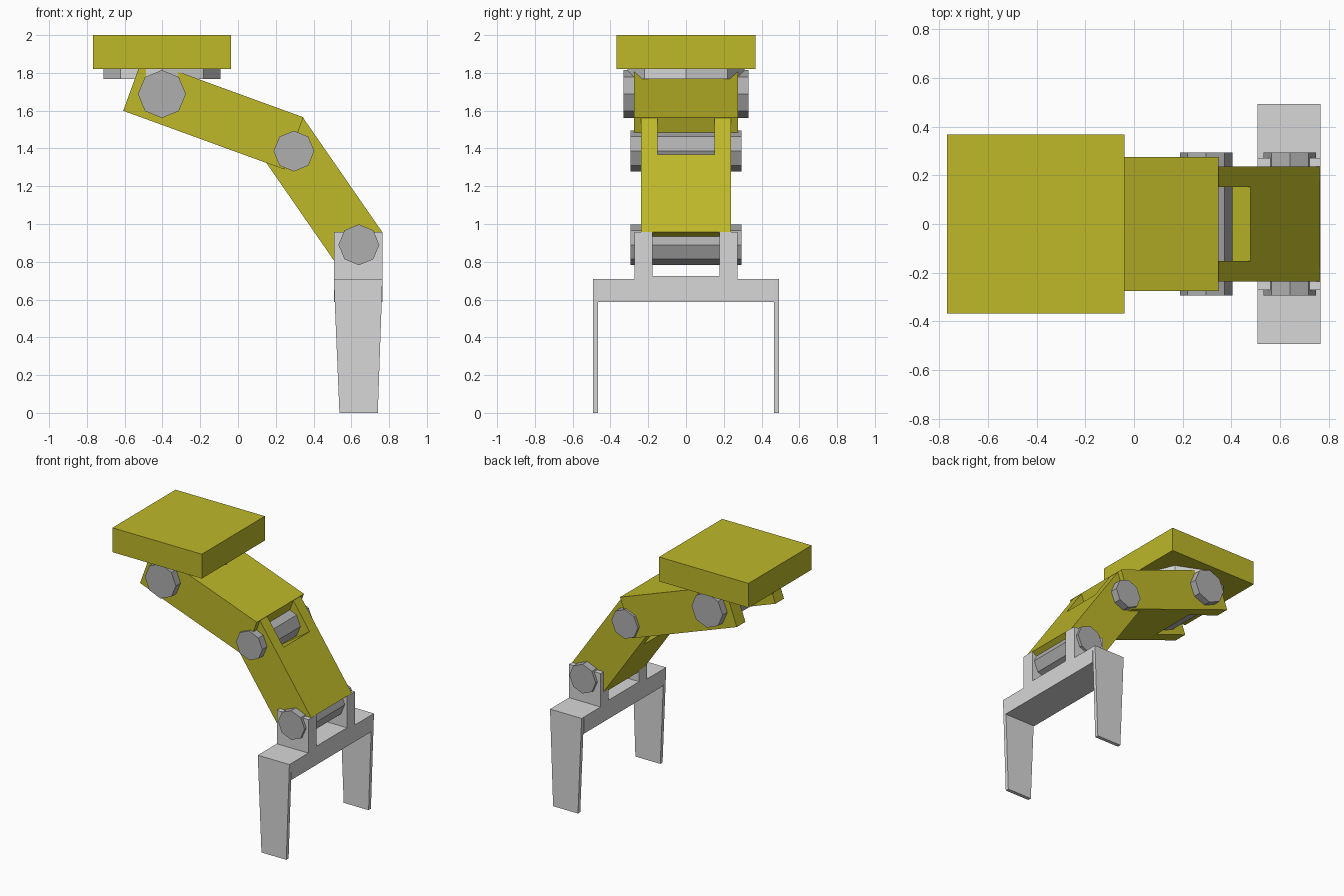
import bpy, bmesh, math
from mathutils import Matrix, Vector

if "Cube" in bpy.data.objects:
    bpy.data.objects.remove(bpy.data.objects["Cube"])


def material(name, rgb):
    m = bpy.data.materials.new(name)
    m.diffuse_color = (*rgb, 1)
    m.use_nodes = True
    m.node_tree.nodes["Principled BSDF"].inputs["Base Color"].default_value = m.diffuse_color
    return m


YELLOW = material("machine yellow", (0.51, 0.48, 0.022))
GREY = material("joint grey", (0.43, 0.43, 0.43))
LIGHT = material("light grey", (0.68, 0.68, 0.68))


def finish(name, bm, mat):
    bmesh.ops.recalc_face_normals(bm, faces=bm.faces)
    me = bpy.data.meshes.new(name)
    bm.to_mesh(me)
    bm.free()
    me.materials.append(mat)
    ob = bpy.data.objects.new(name, me)
    bpy.context.collection.objects.link(ob)
    return ob


def prism(name, pts, depth, mat, place=Matrix()):
    """Outline in the XY plane extruded symmetrically along Z, then placed."""
    bm = bmesh.new()
    face = bm.faces.new([bm.verts.new((x, y, -depth / 2)) for x, y in pts])
    ext = bmesh.ops.extrude_face_region(bm, geom=[face])["geom"]
    bmesh.ops.translate(bm, vec=(0, 0, depth),
                        verts=[v for v in ext if isinstance(v, bmesh.types.BMVert)])
    bm.transform(place)
    return finish(name, bm, mat)


def box(name, x, y, z, mat):
    mid = Matrix.Translation((0, 0, (z[0] + z[1]) / 2))
    return prism(name, [(x[0], y[0]), (x[1], y[0]), (x[1], y[1]), (x[0], y[1])],
                 z[1] - z[0], mat, mid)


def octagon(r):
    return [(r * math.cos(i * math.pi / 4), r * math.sin(i * math.pi / 4)) for i in range(8)]


def joint(name, x, z, r, half):
    place = Matrix.Translation((x, 0, z)) @ Matrix.Rotation(math.pi / 2, 4, 'X')
    prism(name, octagon(r), 2 * half, GREY, place)


def forked_arm(name, top_end, angle, length, thick, half, slot_half, slot_depth):
    """Sloping beam with a slot in its upper end; top_end is its lower end's top edge."""
    a = math.radians(angle)
    along = Vector((math.cos(a), 0, -math.sin(a)))
    up = Vector((math.sin(a), 0, math.cos(a)))
    start = Vector((top_end[0], 0, top_end[1])) - along * length - up * thick / 2
    place = Matrix.Translation(start) @ Matrix.Rotation(a, 4, 'Y')
    outline = [(0, -half), (length, -half), (length, half), (0, half),
               (0, slot_half), (slot_depth, slot_half),
               (slot_depth, -slot_half), (0, -slot_half)]
    prism(name, outline, thick, YELLOW, place)


# mounting plate and turntable
box("mounting_plate", (-0.768, -0.038), (-0.368, 0.368), (1.82, 2.0), YELLOW)
prism("turntable", octagon(0.31), 0.06, LIGHT, Matrix.Translation((-0.403, 0, 1.798)))

# arm beams
forked_arm("upper_arm", (0.346, 1.565), 20, 0.908, 0.294, 0.275, 0.175, 0.28)
forked_arm("forearm", (0.764, 0.957), 55.3, 0.738, 0.296, 0.237, 0.152, 0.237)

# joint pins
joint("shoulder_joint", -0.403, 1.688, 0.127, 0.33)
joint("elbow_joint", 0.296, 1.386, 0.108, 0.293)
joint("wrist_joint", 0.64, 0.89, 0.108, 0.293)

# gripper body
X = (0.507, 0.765)
box("gripper_bar", X, (-0.468, 0.468), (0.587, 0.71), LIGHT)
box("gripper_bar_centre", X, (-0.27, 0.27), (0.60, 0.725), LIGHT)

# wrist lugs and tapered fingers on both sides
finger = [(0.507, 0.71), (0.507, 0.587), (0.535, 0.004), (0.54, 0), (0.739, 0),
          (0.744, 0.06), (0.765, 0.587), (0.765, 0.71)]
finger = [(0.507, 0.71), (0.537, 0), (0.74, 0), (0.765, 0.71)]
for side, s in (("left", -1), ("right", 1)):
    box("wrist_lug_" + side, X, sorted((s * 0.178, s * 0.272)), (0.70, 0.957), LIGHT)
    place = Matrix.Translation((0, s * 0.48, 0)) @ Matrix.Rotation(math.pi / 2, 4, 'X')
    prism("finger_" + side, finger, 0.027, LIGHT, place)
